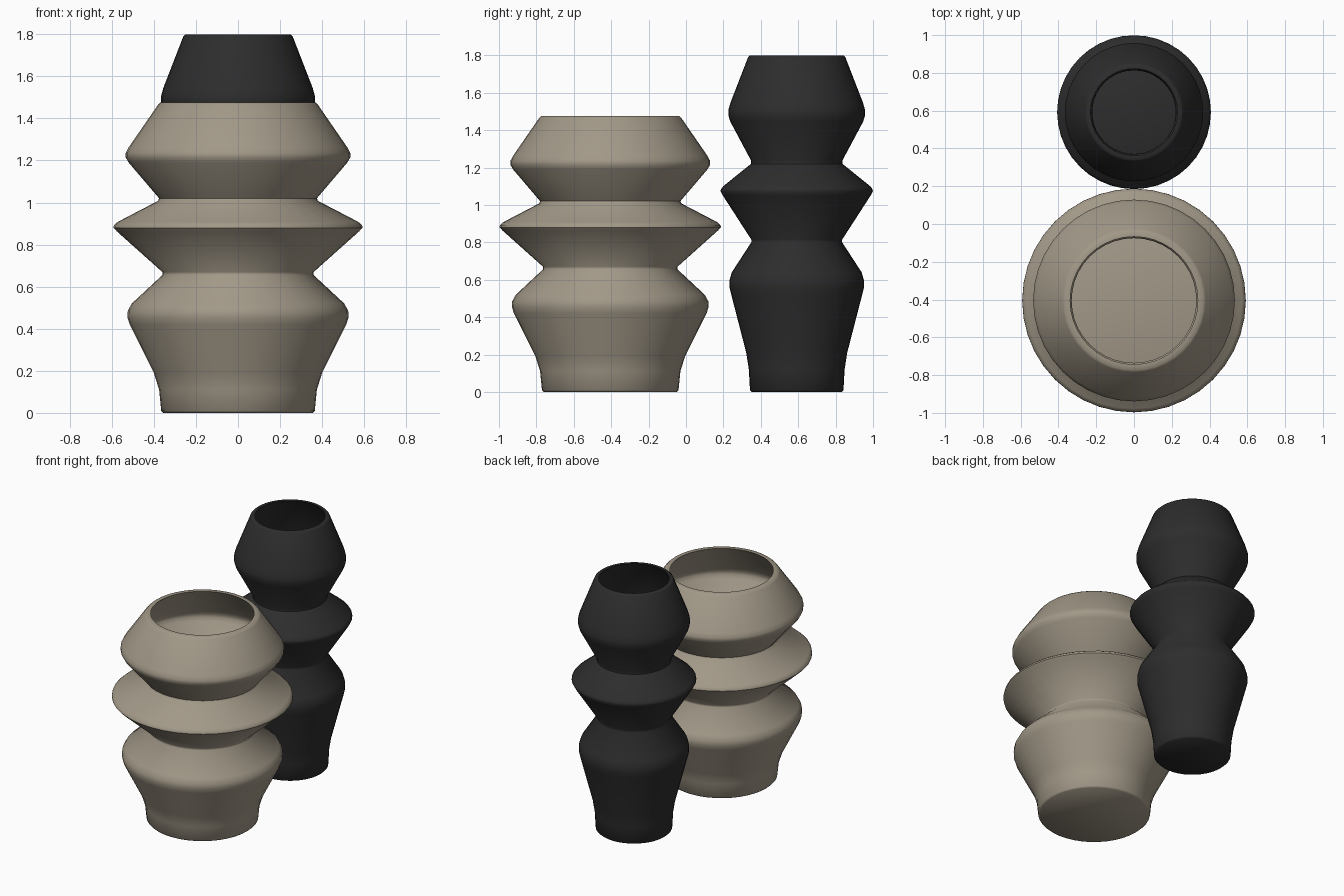
import bpy, bmesh, math

if "Cube" in bpy.data.objects:
    bpy.data.objects.remove(bpy.data.objects["Cube"])

SIDES = 40


def material(name, rgb):
    m = bpy.data.materials.new(name)
    m.diffuse_color = (*rgb, 1)
    m.use_nodes = True
    m.node_tree.nodes["Principled BSDF"].inputs["Base Color"].default_value = m.diffuse_color
    return m


def vase(name, y, outer, wall, mat):
    """Lathe an outer profile (radius, height) plus a matching hollow inside."""
    inner = [(r - wall, z) for r, z in reversed(outer) if z > wall * 1.5]
    inner.append((outer[1][0] - wall, wall))
    bm = bmesh.new()
    rings = []
    for r, z in outer + inner:
        rings.append([bm.verts.new((r * math.cos(2 * math.pi * i / SIDES),
                                    r * math.sin(2 * math.pi * i / SIDES), z))
                      for i in range(SIDES)])
    for a, b in zip(rings, rings[1:]):
        for i in range(SIDES):
            j = (i + 1) % SIDES
            bm.faces.new((a[i], a[j], b[j], b[i]))
    # flat underside, gently domed inner floor
    bm.faces.new(list(reversed(rings[0])))
    tip = bm.verts.new((0, 0, wall + 0.05))
    for i in range(SIDES):
        bm.faces.new((rings[-1][i], rings[-1][(i + 1) % SIDES], tip))
    bmesh.ops.recalc_face_normals(bm, faces=bm.faces)
    mesh = bpy.data.meshes.new(name)
    bm.to_mesh(mesh)
    bm.free()
    mesh.materials.append(mat)
    ob = bpy.data.objects.new(name, mesh)
    ob.location.y = y
    bpy.context.collection.objects.link(ob)
    bpy.ops.object.select_all(action='DESELECT')
    ob.select_set(True)
    bpy.context.view_layer.objects.active = ob
    bpy.ops.object.shade_smooth_by_angle(angle=math.radians(50))


clay = material("warm_grey_clay", (0.36, 0.315, 0.245))
black = material("matte_black", (0.026, 0.026, 0.026))

# Wide front vase: base, lower bulge, flange, upper bulge, rim
vase("wide_vase", -0.405, [
    (0.355, 0), (0.365, 0.01), (0.375, 0.11), (0.40, 0.19),
    (0.515, 0.42), (0.526, 0.455), (0.524, 0.485), (0.505, 0.52),
    (0.36, 0.655), (0.36, 0.67),
    (0.575, 0.862), (0.592, 0.88), (0.59, 0.892), (0.572, 0.908),
    (0.38, 1.008), (0.375, 1.02),
    (0.52, 1.19), (0.534, 1.215), (0.534, 1.235), (0.52, 1.262),
    (0.38, 1.465), (0.368, 1.476)], 0.03, clay)

# Tall rear vase
vase("tall_vase", 0.592, [
    (0.24, 0), (0.25, 0.01), (0.256, 0.12), (0.27, 0.21),
    (0.35, 0.52), (0.36, 0.56), (0.36, 0.595), (0.347, 0.64),
    (0.243, 0.80), (0.243, 0.815),
    (0.395, 1.05), (0.407, 1.072), (0.406, 1.083), (0.393, 1.1),
    (0.244, 1.22), (0.244, 1.237),
    (0.355, 1.445), (0.366, 1.48), (0.366, 1.505), (0.355, 1.545),
    (0.26, 1.79), (0.252, 1.798)], 0.022, black)
